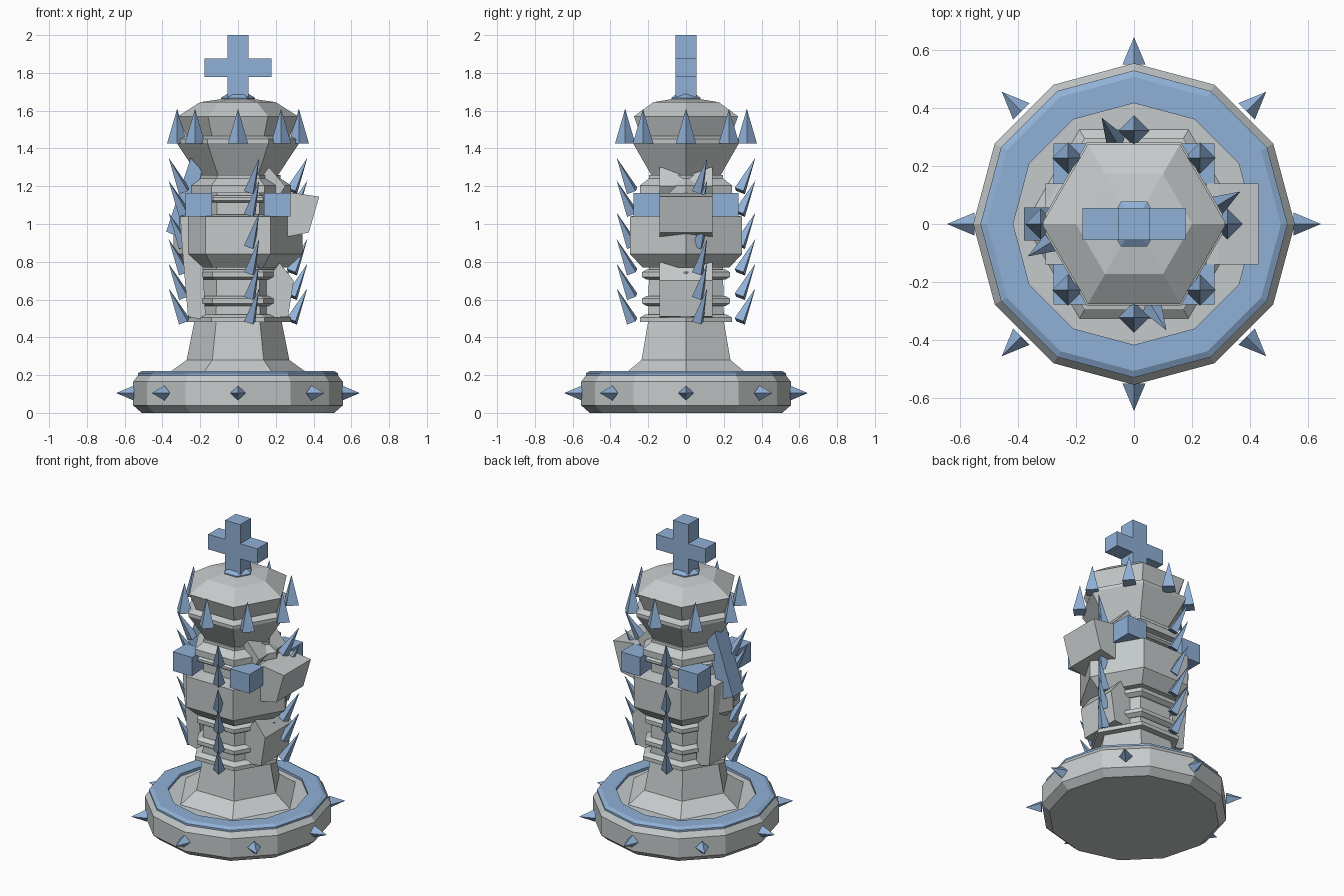
import bpy, bmesh
from math import pi, cos, sin, radians
from mathutils import Vector

if "Cube" in bpy.data.objects:
    bpy.data.objects.remove(bpy.data.objects["Cube"])


def material(name, rgb):
    m = bpy.data.materials.new(name)
    m.diffuse_color = (*rgb, 1)
    m.use_nodes = True
    m.node_tree.nodes["Principled BSDF"].inputs["Base Color"].default_value = m.diffuse_color
    return m


GREY = material("stone_grey", (0.56, 0.59, 0.59))
BLUE = material("steel_blue", (0.28, 0.44, 0.68))


def finish(name, bm, mat):
    bmesh.ops.recalc_face_normals(bm, faces=bm.faces)
    me = bpy.data.meshes.new(name)
    bm.to_mesh(me)
    bm.free()
    me.materials.append(mat)
    ob = bpy.data.objects.new(name, me)
    bpy.context.collection.objects.link(ob)
    return ob


def lathe(name, profile, sides, mat, closed=False):
    """Turn (radius, z) points around z; cap the ends or close the loop."""
    bm = bmesh.new()
    rings = [[bm.verts.new((r * cos(2 * pi * i / sides), r * sin(2 * pi * i / sides), z))
              for i in range(sides)] for r, z in profile]
    pairs = list(zip(rings, rings[1:]))
    if closed:
        pairs.append((rings[-1], rings[0]))
    else:
        bm.faces.new(rings[0])
        bm.faces.new(rings[-1])
    for a, b in pairs:
        for i in range(sides):
            j = (i + 1) % sides
            bm.faces.new((a[i], a[j], b[j], b[i]))
    return finish(name, bm, mat)


def prism(name, outline, half, mat):
    """Extrude an (x, z) outline across y."""
    bm = bmesh.new()
    front = [bm.verts.new((x, -half, z)) for x, z in outline]
    back = [bm.verts.new((x, half, z)) for x, z in outline]
    bm.faces.new(front)
    bm.faces.new(back)
    for i in range(len(outline)):
        j = (i + 1) % len(outline)
        bm.faces.new((front[i], front[j], back[j], back[i]))
    return finish(name, bm, mat)


def spikes(name, items, radius, mat):
    """Four-sided spikes from a base point to a tip point."""
    bm = bmesh.new()
    for base, tip in items:
        base, tip = Vector(base), Vector(tip)
        q = (tip - base).to_track_quat('Z', 'Y')
        ring = [bm.verts.new(base + q @ Vector((radius * cos(k * pi / 2), radius * sin(k * pi / 2), 0)))
                for k in range(4)]
        top = bm.verts.new(tip)
        bm.faces.new(ring)
        for k in range(4):
            bm.faces.new((ring[k], ring[(k + 1) % 4], top))
    return finish(name, bm, mat)


def turn(x, y, z, a):
    return (x * cos(a) - y * sin(a), x * sin(a) + y * cos(a), z)


# Twelve-sided base with inlaid rim
lathe("base", [(0.51, 0), (0.555, 0.04), (0.555, 0.165), (0.525, 0.205)], 12, GREY)
lathe("base_rim", [(0.53, 0.195), (0.53, 0.21), (0.507, 0.222), (0.417, 0.222), (0.417, 0.195)],
      12, BLUE, closed=True)

# Six-sided column with ribs
lathe("column", [(0.39, 0.195), (0.272, 0.28), (0.232, 0.48), (0.225, 0.80)], 6, GREY)
lathe("lower_rib", [(0.28, 0.48), (0.28, 0.505), (0.25, 0.52)], 6, GREY)
for n, z in enumerate((0.565, 0.705)):
    lathe(f"rib_{n + 1}", [(0.24, z), (0.268, z + 0.015), (0.268, z + 0.04), (0.24, z + 0.055)], 6, GREY)
lathe("barrel", [(0.265, 0.77), (0.342, 0.84), (0.342, 1.04), (0.25, 1.05)], 6, GREY)

# Neck, collar rings and head
lathe("neck", [(0.225, 1.04), (0.225, 1.26)], 6, GREY)
lathe("neck_ring", [(0.25, 1.115), (0.265, 1.125), (0.265, 1.14), (0.25, 1.15)], 6, GREY)
lathe("neck_collar", [(0.28, 1.165), (0.28, 1.205), (0.22, 1.245)], 6, GREY)
lathe("head", [(0.20, 1.24), (0.325, 1.43), (0.325, 1.45), (0.275, 1.465),
               (0.318, 1.57), (0.20, 1.645), (0.06, 1.665)], 6, GREY)

# Finial and cross
lathe("finial", [(0.07, 1.645), (0.09, 1.655), (0.09, 1.668), (0.055, 1.69)], 6, BLUE)
a, b = 0.055, 0.178
prism("cross", [(-a, 1.66), (a, 1.66), (a, 1.777), (b, 1.777), (b, 1.875), (a, 1.875),
                (a, 2), (-a, 2), (-a, 1.875), (-b, 1.875), (-b, 1.777), (-a, 1.777)], a, BLUE)

# Tilted slabs on the two sides
prism("side_block", [(0.25, 1.165), (0.29, 1.165), (0.43, 1.145), (0.375, 0.955), (0.25, 0.93)], 0.14, GREY)
prism("upper_wedge", [(0.10, 1.22), (0.165, 1.30), (0.25, 1.20), (0.20, 1.12)], 0.14, GREY)
prism("lower_wedge", [(0.15, 0.70), (0.22, 0.795), (0.295, 0.70), (0.265, 0.51), (0.15, 0.50)], 0.14, GREY)
prism("back_slab", [(-0.20, 1.04), (-0.305, 1.04), (-0.30, 0.93), (-0.265, 0.51), (-0.17, 0.49)], 0.14, GREY)
prism("back_bar", [(-0.25, 1.35), (-0.19, 1.28), (-0.29, 0.92), (-0.38, 0.96)], 0.057, BLUE)

# Four corner blocks
for sx in (-1, 1):
    for sy in (-1, 1):
        bm = bmesh.new()
        bmesh.ops.create_cube(bm, size=1)
        for v in bm.verts:
            v.co = (v.co.x * 0.14 + sx * 0.208, v.co.y * 0.14 + sy * 0.208, v.co.z * 0.125 + 1.102)
        finish("corner_block", bm, BLUE)

# Spikes round the base, round the head, and in four swirling rows
eight = [i * pi / 4 for i in range(8)]
spikes("base_spikes", [(turn(0.55, 0, 0.105, t), turn(0.645, 0, 0.105, t)) for t in eight], 0.04, BLUE)
spikes("head_spikes", [(turn(0.322, 0, 1.425, t), turn(0.322, 0, 1.61, t)) for t in eight], 0.054, BLUE)
tips = (1.35, 1.23, 1.06, 0.92, 0.79, 0.66)
spikes("body_spikes", [(turn(0.285, 0.062, z - 0.175, k * pi / 2), turn(0.367, 0.112, z, k * pi / 2))
                       for z in tips for k in range(4)], 0.036, BLUE)
